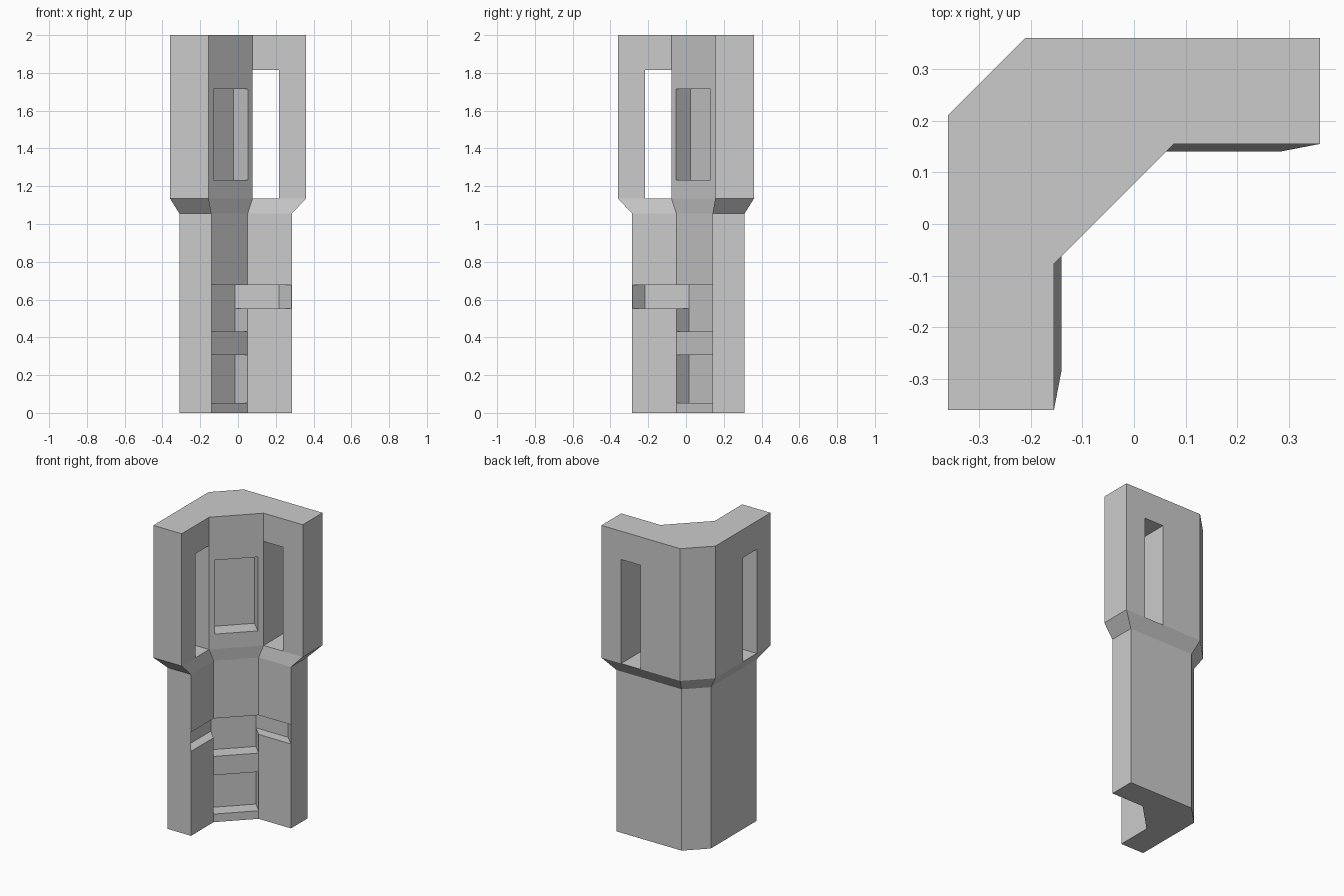
import bpy, bmesh

if "Cube" in bpy.data.objects:
    bpy.data.objects.remove(bpy.data.objects["Cube"])


def loft(name, rings):
    """Solid from stacked outlines: rings = [(points, z), ...]"""
    bm = bmesh.new()
    layers = [[bm.verts.new((x, y, z)) for x, y in pts] for pts, z in rings]
    n = len(layers[0])
    bm.faces.new(layers[0])
    bm.faces.new(layers[-1])
    for a, b in zip(layers, layers[1:]):
        for i in range(n):
            j = (i + 1) % n
            bm.faces.new((a[i], a[j], b[j], b[i]))
    bmesh.ops.recalc_face_normals(bm, faces=bm.faces[:])
    mesh = bpy.data.meshes.new(name)
    bm.to_mesh(mesh)
    bm.free()
    ob = bpy.data.objects.new(name, mesh)
    bpy.context.collection.objects.link(ob)
    return ob


def cut(target, pts, z0, z1):
    """Subtract a vertical prism from the target"""
    cutter = loft("cutter", [(pts, z0), (pts, z1)])
    cutter.hide_render = True
    mod = target.modifiers.new("cut", 'BOOLEAN')
    mod.operation = 'DIFFERENCE'
    mod.solver = 'EXACT'
    mod.object = cutter
    bpy.context.view_layer.objects.active = target
    bpy.ops.object.modifier_apply(modifier=mod.name)
    bpy.data.objects.remove(cutter, do_unlink=True)


def swept(path, depth, out=0.04):
    """Outline of a path pushed along the inward diagonal (-1, 1)"""
    return ([(x + out, y - out) for x, y in path] +
            [(x - depth, y + depth) for x, y in reversed(path)])


def mirror(pts):
    """Reflect across the corner's diagonal"""
    return [(-y, -x) for x, y in pts]


# Corner post: wide head, sloped collar, narrower shaft
half = [(0.077, 0.155), (0.36, 0.155), (0.36, 0.36), (-0.21, 0.36)]
head = half + mirror(half)[::-1]
shaft = [(x * 0.826 - 0.0125, y * 0.826 + 0.0125) for x, y in head]
post = loft("corner_post", [(shaft, 0), (shaft, 1.055), (head, 1.135), (head, 2)])

# Through windows in both arms of the head
window = [(0.077, 0.1), (0.217, 0.1), (0.217, 0.45), (0.077, 0.45)]
cut(post, window, 1.135, 1.815)
cut(post, mirror(window), 1.135, 1.815)

# Recessed panel in the head's diagonal face
cut(post, swept([(-0.13, -0.052), (0.052, 0.13)], 0.077), 1.233, 1.716)

# Horizontal groove around the inside of the shaft
inner_a, inner_b = shaft[-1], shaft[0]
end = (shaft[1][0] - 0.0005, shaft[1][1])
groove = [mirror([end])[0], inner_a, inner_b, end]
cut(post, swept(groove, 0.067), 0.552, 0.678)

# Two recesses in the shaft's diagonal face
for z0, z1 in ((0.43, 0.61), (0.053, 0.307)):
    cut(post, swept([inner_a, inner_b], 0.067), z0, z1)
